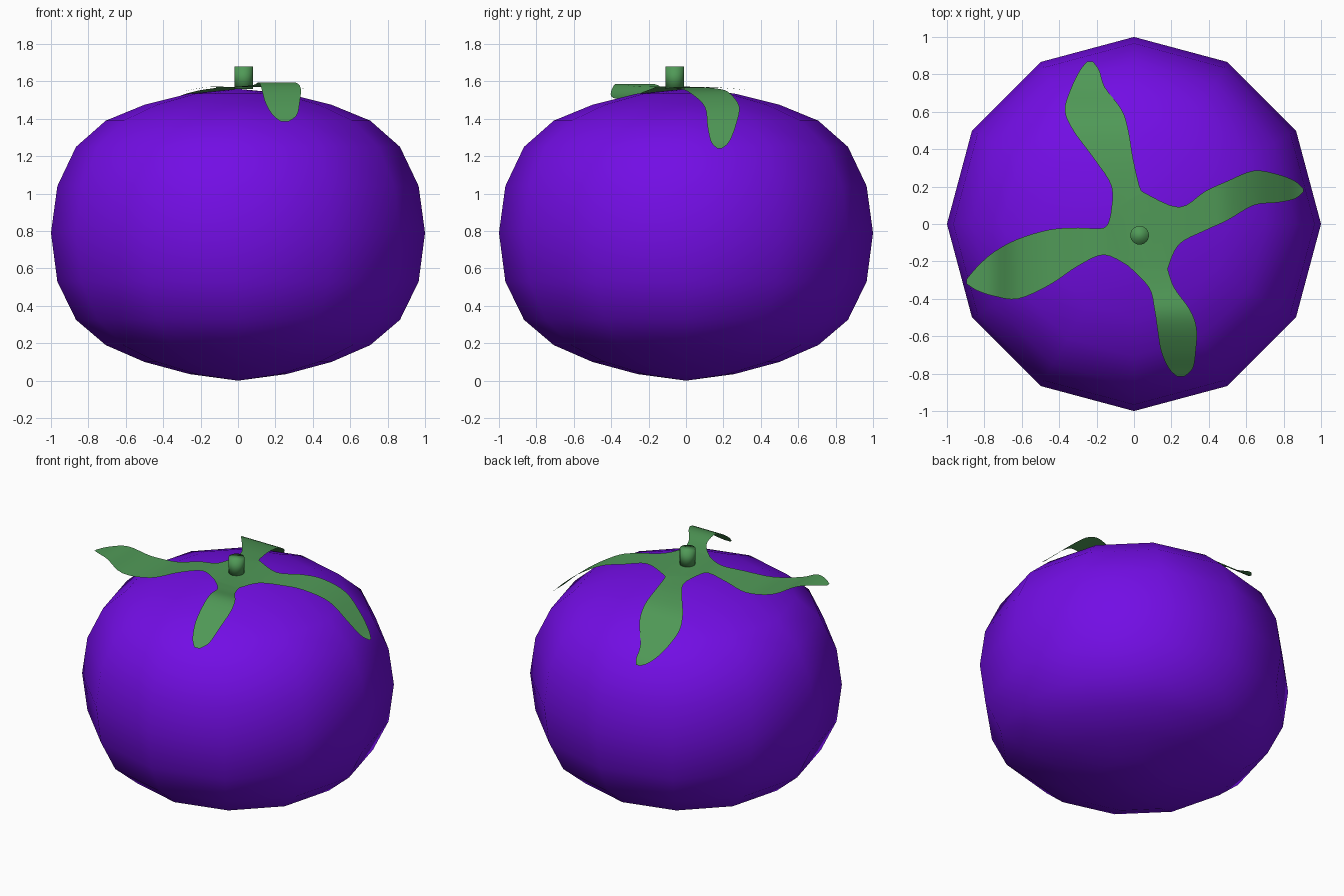
import bpy
import bmesh
import math
from mathutils import Matrix, Vector

cube = bpy.data.objects.get("Cube")
if cube:
    bpy.data.objects.remove(cube, do_unlink=True)


def make_material(name, rgb):
    mat = bpy.data.materials.new(name)
    mat.use_nodes = True
    mat.diffuse_color = (*rgb, 1)
    mat.node_tree.nodes["Principled BSDF"].inputs["Base Color"].default_value = (*rgb, 1)
    return mat


def finish(bm, name, mat):
    """Turn a bmesh into a smooth-shaded object."""
    for face in bm.faces:
        face.smooth = True
    mesh = bpy.data.meshes.new(name)
    bm.to_mesh(mesh)
    bm.free()
    mesh.materials.append(mat)
    obj = bpy.data.objects.new(name, mesh)
    bpy.context.collection.objects.link(obj)
    return obj


purple = make_material("purple skin", (0.17, 0.004, 0.78))
green = make_material("leaf green", (0.08, 0.32, 0.095))

# Fruit body: a twelve-sided sphere whose rings are moved to a squashed profile
ring_heights = [1.56, 1.535, 1.475, 1.39, 1.25, 1.04, 0.79,
                0.53, 0.325, 0.19, 0.10, 0.035, 0]
bm = bmesh.new()
bmesh.ops.create_uvsphere(bm, u_segments=12, v_segments=12, radius=1)
for vert in bm.verts:
    polar = math.acos(max(-1, min(1, vert.co.z)))
    vert.co.z = ring_heights[round(polar / math.pi * 12)]
finish(bm, "fruit_body", purple)

# Leaf crown: four wavy leaves growing from a flat centre
CROWN_Z = 1.57
STEPS = 4
corners = [Vector((x, y, CROWN_Z)) for x, y in
           [(0.18, -0.24), (0.05, 0.17), (-0.125, 0.05), (-0.03, -0.225)]]

# Each leaf station: distance outward, right edge, left edge, height
right_leaf = [(.24, -.11, .09, 1.57), (.38, -.035, .175, 1.56), (.5, .02, .23, 1.54),
              (.64, .1, .285, 1.465), (.77, .115, .265, 1.36),
              (.86, .135, .23, 1.275), (.905, .17, .19, 1.24)]
back_leaf = [(.2, -.03, .12, 1.565), (.35, .005, .215, 1.55), (.5, .03, .325, 1.515),
             (.61, .065, .37, 1.45), (.73, .155, .335, 1.35),
             (.82, .185, .29, 1.295), (.87, .22, .25, 1.28)]
left_leaf = [(.16, .02, .165, 1.57), (.3, .02, .225, 1.545), (.45, .03, .325, 1.505),
             (.62, .08, .4, 1.52), (.75, .15, .385, 1.58),
             (.84, .23, .355, 1.585), (.895, .295, .32, 1.575)]
front_leaf = [(.34, .08, .215, 1.58), (.46, .11, .3, 1.595), (.56, .125, .335, 1.565),
              (.68, .145, .33, 1.49), (.77, .185, .315, 1.42), (.815, .23, .27, 1.385)]


def smooth_path(points):
    """Sample a curve that passes through every point."""
    padded = [points[0]] + points + [points[-1]]
    result = []
    for a, b, c, d in zip(padded, padded[1:], padded[2:], padded[3:]):
        for step in range(STEPS):
            t = step / STEPS
            result.append(b + ((c - a) * t + (2 * a - 5 * b + 4 * c - d) * t ** 2
                               + (3 * b - a - 3 * c + d) * t ** 3) / 2)
    return result + [points[-1]]


def add_leaf(bm, quarter, stations):
    """Build one leaf strip and return its root edge."""
    turn = Matrix.Rotation(quarter * math.pi / 2, 3, "Z")
    right_edge = [corners[quarter]]
    left_edge = [corners[(quarter + 1) % 4]]
    for out, right, left, height in stations:
        right_edge.append(turn @ Vector((out, right, height)))
        left_edge.append(turn @ Vector((out, left, height)))
    rows = [[bm.verts.new(p) for p in (r, (r + l) / 2, l)]
            for r, l in zip(smooth_path(right_edge), smooth_path(left_edge))]
    for near, far in zip(rows, rows[1:]):
        for i in range(2):
            bm.faces.new((near[i], far[i], far[i + 1], near[i + 1]))
    return rows[0]


bm = bmesh.new()
centre_loop = []
for quarter, leaf in enumerate((right_leaf, back_leaf, left_leaf, front_leaf)):
    root = add_leaf(bm, quarter, leaf)
    centre_loop += root
bm.faces.new(centre_loop)
bmesh.ops.remove_doubles(bm, verts=bm.verts, dist=0.0005)
finish(bm, "leaf_crown", green)

# Stem: a short round stub in the middle of the crown
bm = bmesh.new()
bmesh.ops.create_cone(bm, cap_ends=True, segments=24, radius1=0.05, radius2=0.05,
                      depth=0.12, matrix=Matrix.Translation((0.03, -0.06, 1.62)))
finish(bm, "stem", green)
